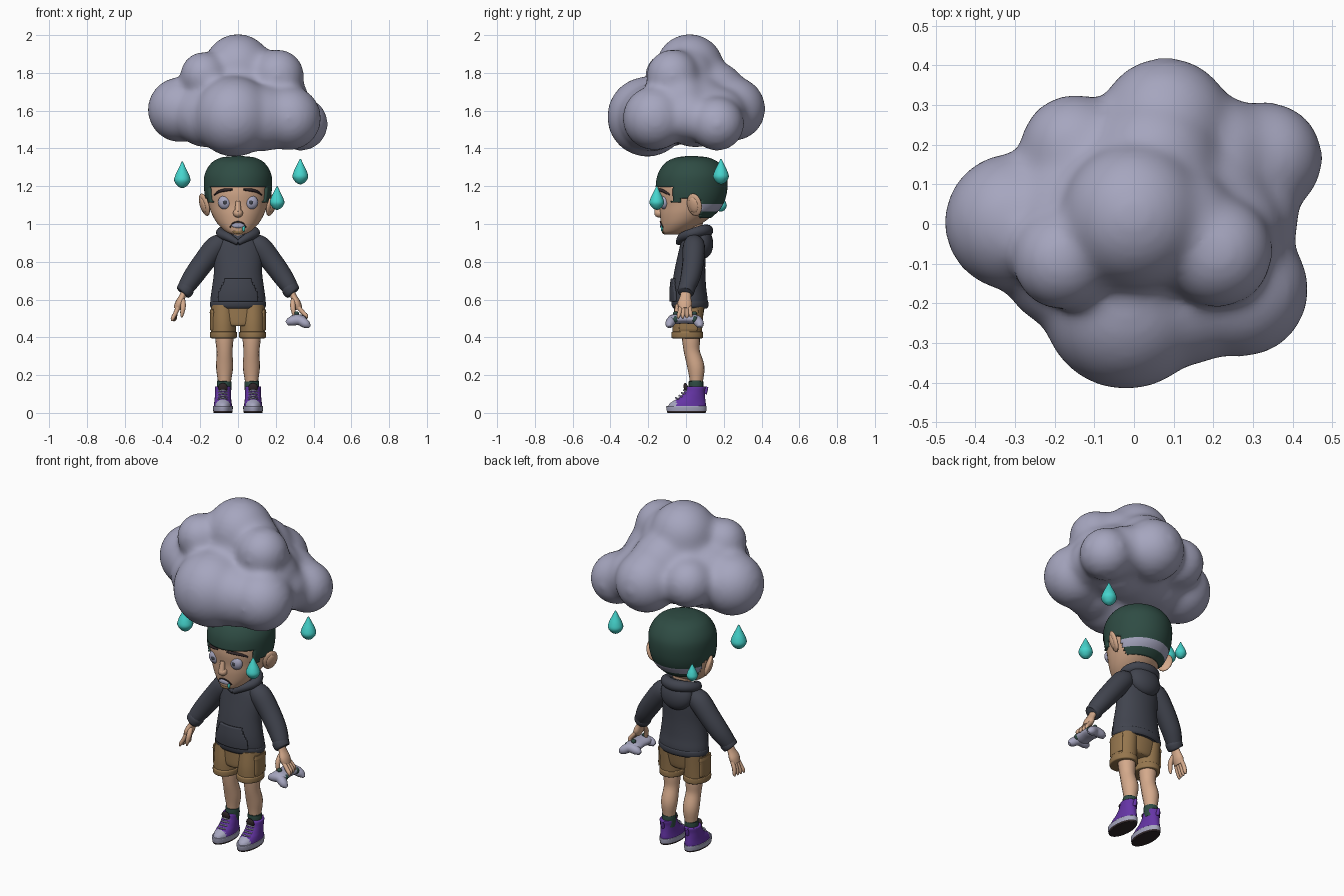
import bpy, bmesh, math
from mathutils import Vector


def material(name, r, g, b):
    m = bpy.data.materials.new(name)
    m.diffuse_color = (r, g, b, 1)
    return m


GREY = material("lavender grey", 0.38, 0.38, 0.52)
TEAL = material("teal", 0.06, 0.66, 0.61)
GREEN = material("dark green", 0.028, 0.072, 0.057)
SKIN = material("skin", 0.66, 0.40, 0.26)
SLATE = material("slate", 0.052, 0.057, 0.076)
TAN = material("tan brown", 0.30, 0.18, 0.075)
PURPLE = material("purple", 0.13, 0.035, 0.38)
DARK = material("dark brown", 0.03, 0.02, 0.022)


def finish(name, bm, mats, rule=None, angle=50):
    """Turn a bmesh into a smooth-shaded object; rule picks the material per face."""
    me = bpy.data.meshes.new(name)
    for m in mats:
        me.materials.append(m)
    if rule:
        for f in bm.faces:
            f.material_index = rule(f.calc_center_median())
    for f in bm.faces:
        f.smooth = True
    bm.to_mesh(me)
    bm.free()
    me.set_sharp_from_angle(angle=math.radians(angle))
    ob = bpy.data.objects.new(name, me)
    bpy.context.collection.objects.link(ob)
    return ob


def spline(pts, sub):
    """Catmull-Rom interpolation of tuples."""
    out = []
    for i in range(len(pts) - 1):
        p = [pts[max(i - 1, 0)], pts[i], pts[i + 1], pts[min(i + 2, len(pts) - 1)]]
        for k in range(sub):
            t = k / sub
            out.append(tuple(0.5 * (2 * b + (c - a) * t + (2 * a - 5 * b + 4 * c - d) * t * t
                                    + (3 * b - a - 3 * c + d) * t ** 3) for a, b, c, d in zip(*p)))
    return out + [tuple(pts[-1])]


def skin_rings(rings):
    bm = bmesh.new()
    vs = [[bm.verts.new(p) for p in r] for r in rings]
    n = len(vs[0])
    for a, b in zip(vs, vs[1:]):
        for j in range(n):
            bm.faces.new((a[j], a[(j + 1) % n], b[(j + 1) % n], b[j]))
    bm.faces.new(vs[0][::-1])
    bm.faces.new(vs[-1])
    return bm


def loft(name, rings, mats, rule=None, cx=0, sub=5, seg=40, off=0, lift=0, keep=None):
    """Rings (z, half width, front y, back y) from bottom to top; keep cuts out a thin shell."""
    rs = spline(rings, sub)
    pts = []
    for i, (z, rx, yf, yb) in enumerate(rs):
        cy, ry = (yf + yb) / 2, (yb - yf) / 2 + off
        pts.append([(cx + (rx + off) * math.cos(a), cy + ry * math.sin(a), z + lift * i / len(rs))
                    for a in (2 * math.pi * j / seg for j in range(seg))])
    bm = skin_rings(pts)
    if keep:
        bmesh.ops.delete(bm, geom=[f for f in bm.faces if not keep(f.calc_center_median())], context='FACES')
    ob = finish(name, bm, mats, rule)
    if keep:
        mod = ob.modifiers.new("thickness", 'SOLIDIFY')
        mod.thickness, mod.offset = off + 0.004, -1
    return ob


def tube(name, path, mat, side=1, ref=(0, 1, 0), flat=1.0, sub=4, seg=16):
    """Path of (x, y, z, radius); flat scales the section across ref."""
    ps = spline([(x * side, y, z, r) for x, y, z, r in path], sub)
    rings = []
    for i, p in enumerate(ps):
        t = Vector(ps[min(i + 1, len(ps) - 1)][:3]) - Vector(ps[max(i - 1, 0)][:3])
        u = t.cross(Vector(ref)).normalized()
        v = u.cross(t).normalized()
        rings.append([Vector(p[:3]) + p[3] * (u * math.cos(a) * flat + v * math.sin(a))
                      for a in (2 * math.pi * j / seg for j in range(seg))])
    bm = skin_rings(rings)
    bmesh.ops.recalc_face_normals(bm, faces=bm.faces)
    return finish(name, bm, [mat])


def ball(name, c, r, mat, rot=(0, 0, 0), seg=24):
    bm = bmesh.new()
    bmesh.ops.create_uvsphere(bm, u_segments=seg, v_segments=seg // 2, radius=1)
    ob = finish(name, bm, [mat])
    ob.location, ob.rotation_euler, ob.scale = c, rot, r
    return ob


# Cloud: overlapping puffs fused with a remesh, a few fillers soften the valleys
puffs = [(0, .02, 1.825, .176), (-.305, .005, 1.605, .168), (-.02, -.205, 1.568, .207), (.27, -.165, 1.56, .165),
         (.333, .165, 1.53, .138), (.08, .25, 1.61, .165), (-.15, .19, 1.64, .132), (-.18, -.09, 1.785, .122),
         (.21, -.07, 1.785, .135), (0, .02, 1.66, .23), (.16, .05, 1.6, .19), (-.14, 0, 1.63, .195),
         (.28, .01, 1.57, .13), (-.17, -.1, 1.57, .16), (.13, -.18, 1.56, .17), (.1, 0, 1.78, .15),
         (.05, .15, 1.69, .165), (.24, -.02, 1.66, .13), (.22, .18, 1.58, .135)]
bm = bmesh.new()
for x, y, z, r in puffs:
    new = bmesh.ops.create_icosphere(bm, subdivisions=4, radius=r + .007)["verts"]
    bmesh.ops.translate(bm, verts=new, vec=(x, y, z))
cloud = finish("cloud", bm, [GREY], angle=180)
mod = cloud.modifiers.new("fuse", 'REMESH')
mod.mode, mod.voxel_size, mod.use_smooth_shade = 'VOXEL', 0.014, True
mod = cloud.modifiers.new("soften", 'SMOOTH')
mod.factor, mod.iterations = 0.5, 40

# Rain drops
for x, y, z, h in ((-.295, -.07, 1.19, .14), (.33, .185, 1.21, .135), (.207, -.155, 1.075, .125), (-.17, .185, 1.065, .1)):
    prof = [(0, .03), (.08, .18), (.28, .305), (.5, .26), (.75, .14), (1, .02)]
    loft("rain_drop", [(z + t * h, w * h, y - w * h, y + w * h) for t, w in prof], [TEAL], cx=x, seg=20)

# Head and hair
HEAD = [(.945, .03, -.115, -.04), (.96, .065, -.125, .01), (1.0, .107, -.132, .08), (1.05, .137, -.138, .145),
        (1.1, .154, -.14, .185), (1.17, .166, -.148, .205), (1.25, .164, -.138, .203), (1.31, .13, -.1, .165),
        (1.338, .08, -.045, .11), (1.345, .02, .01, .05)]


def face_y(x, z):
    """Front surface of the head at x, z."""
    for a, b in zip(HEAD, HEAD[1:]):
        if a[0] <= z <= b[0]:
            t = (z - a[0]) / (b[0] - a[0])
            rx, yf, yb = (p + (q - p) * t for p, q in zip(a[1:], b[1:]))
            return (yf + yb) / 2 - (yb - yf) / 2 * math.sqrt(max(0, 1 - (x / rx) ** 2))


def hairline(c):
    return c.z > (1.2 if c.y < -.075 else 1.11 if c.y < -.03 else 1.14 if c.y < .075 else 1.03)


loft("head", HEAD, [SKIN], seg=64)
loft("hair", HEAD, [GREEN, GREY], sub=9, seg=80, off=.013, lift=.014, keep=hairline,
     rule=lambda c: int(c.y > .05 and 1.065 < c.z < 1.108))
tube("neck", [(0, .03, .88, .05), (0, .035, .95, .05), (0, .04, 1.02, .05)], SKIN)
ball("nose", (0, -.142, 1.058), (.026, .026, .024), SKIN)
tube("nose_bridge", [(0, -.142, 1.12, .012), (0, -.15, 1.065, .018)], SKIN)
for s in (-1, 1):
    ball("ear", (.178 * s, .045, 1.102), (.016, .043, .062), SKIN, (0, .3 * s, -.5 * s))
    ball("inner_ear", (.186 * s, .04, 1.1), (.012, .027, .042), SKIN, (0, .3 * s, -.5 * s))
    y = face_y(.068, 1.115)
    ball("eye", (.068 * s, y + .012, 1.115), (.038, .026, .038), GREY)
    ball("pupil", (.068 * s, y - .012, 1.115), (.011, .004, .011), SLATE)
    tube("eyebrow", [(x, face_y(x, z) - .002, z, r) for x, z, r in
                     ((.03, 1.182, .006), (.065, 1.18, .01), (.1, 1.172, .009), (.125, 1.155, .005))], DARK, s, flat=.8)

# Mouth, frown, chin tuft and drool
ball("teeth", (0, face_y(0, .993), .993), (.034, .008, .014), GREY)
tube("frown", [(x, face_y(x, z) - .003, z, .0035) for x, z in
               ((-.042, .982), (-.026, 1.004), (0, 1.012), (.026, 1.004), (.042, .982))], DARK)
ball("chin_tuft", (0, face_y(0, .958) + .004, .958), (.03, .008, .01), TAN)
ball("drool", (.03, face_y(.03, .982) - .004, .978), (.008, .006, .018), TEAL)

# Hoodie body, pocket, hem, hood and collar
TORSO = [(.555, .135, -.055, .105), (.565, .144, -.068, .113), (.6, .146, -.075, .115), (.66, .138, -.075, .107),
         (.75, .127, -.062, .102), (.85, .127, -.04, .103), (.9, .113, -.028, .1), (.94, .08, -.015, .095),
         (.96, .05, 0, .08)]
loft("hoodie_body", TORSO, [SLATE])
loft("hoodie_pocket", TORSO, [SLATE], sub=10, seg=120, off=.012,
     keep=lambda c: c.y < 0 and .59 < c.z < .71 and abs(c.x) < .105 - max(0, c.z - .635) * .5)
loft("hoodie_hem", [(.553, .139, -.066, .111), (.565, .148, -.074, .118), (.585, .148, -.078, .119), (.592, .143, -.073, .114)],
     [SLATE])
ball("hood", (0, .085, .905), (.098, .058, .088), SLATE, (.15, 0, 0))
tube("hood_collar", [(0, -.04, .9, .014), (.05, -.022, .93, .022), (.09, .03, .95, .026), (.065, .09, .965, .03),
                     (0, .112, .965, .032), (-.065, .09, .965, .03), (-.09, .03, .95, .026), (-.05, -.022, .93, .022),
                     (0, -.04, .9, .014)], SLATE, ref=(0, 0, 1))

for s in (-1, 1):
    # Arm and hand
    tube("sleeve", [(.07, .04, .9, .045), (.115, .042, .88, .059), (.178, .038, .803, .057), (.235, .025, .725, .053),
                    (.27, .008, .672, .046), (.284, .0, .648, .04)], SLATE, s)
    tube("cuff", [(.268, .006, .668, .042), (.276, .003, .657, .046), (.289, -.002, .638, .043), (.293, -.003, .633, .034)],
         SLATE, s)
    tube("palm", [(.28, 0, .65, .026), (.295, -.003, .615, .029), (.31, -.006, .58, .038), (.322, -.006, .55, .032)],
         SKIN, s, flat=.6)
    bend = 0 if s < 0 else .015
    for k in range(4):
        y, x = -.034 + .019 * k, bend - .004 * k
        tube("finger", [(.314, y * .8, .565, .012), (.33 + bend, y, .53, .0115), (.346 + x, y * 1.15, .5 + bend, .01),
                        (.35 + x, y * 1.2, .486 + bend, .004)], SKIN, s, seg=10)
    tube("thumb", [(.293, -.02, .6, .013), (.29, -.042, .565, .014), (.295, -.05, .53, .011), (.298, -.05, .505, .004)], SKIN, s)

    # Shorts leg with cuff and side pocket
    loft("shorts_leg", [(.4, .066, -.07, .083), (.48, .066, -.07, .088), (.57, .064, -.06, .095)], [TAN], cx=.078 * s)
    loft("shorts_cuff", [(.395, .063, -.07, .083), (.4, .07, -.077, .09), (.425, .071, -.077, .09), (.43, .066, -.07, .085)],
         [TAN], cx=.077 * s)
    loft("cargo_pocket", [(.44, .009, -.03, .058), (.445, .014, -.036, .063), (.525, .014, -.036, .063), (.53, .016, -.04, .067),
                          (.55, .012, -.036, .063)], [TAN], cx=.134 * s)

    # Leg, sock and shoe
    tube("leg", [(.073, .025, .44, .05), (.072, .027, .38, .047), (.071, .032, .32, .042), (.071, .053, .24, .045),
                 (.072, .055, .16, .034), (.074, .055, .1, .033)], SKIN, s)
    tube("sock", [(.074, .053, .1, .037), (.073, .053, .162, .039), (.073, .053, .166, .035)], GREEN, s)
    cx = .08 * s
    loft("shoe_sole", [(0, .046, -.095, .1), (.004, .05, -.1, .106), (.032, .053, -.105, .109), (.036, .05, -.1, .106)],
         [DARK, GREY], rule=lambda c: int(c.z > .011), cx=cx, sub=4)
    loft("shoe_upper", [(.03, .049, -.096, .105), (.048, .047, -.088, .105), (.064, .045, -.066, .103), (.082, .043, -.036, .101),
                        (.11, .042, -.01, .1), (.136, .042, .0, .104), (.141, .037, .008, .098)],
         [PURPLE, GREY], rule=lambda c: int(c.y < -.052), cx=cx)
    ball("shoe_tongue", (cx, .0, .133), (.025, .012, .026), DARK, (.25, 0, 0))
    tube("heel_tab", [(.08, .1, .1, .01), (.08, .106, .122, .01), (.08, .112, .138, .007)], PURPLE, s)
    for y, z in ((-.052, .08), (-.034, .092), (-.02, .106), (-.01, .12)):
        tube("shoelace", [(.055, y + .016, z - .008, .004), (.08, y - .002, z, .005), (.105, y + .016, z - .008, .004)],
             GREY, s, ref=(0, 0, 1), seg=8)

# Hips of the shorts
loft("shorts_hips", [(.46, .08, -.055, .075), (.48, .122, -.06, .085), (.57, .137, -.06, .1)], [TAN])

# Game pad held in the hand at +x, long side along y
pad = tube("pad_body", [(.315, -.085, .49, .012), (.315, -.07, .495, .045), (.315, -.01, .5, .045), (.315, .05, .495, .045),
                        (.315, .065, .49, .012)], GREY, ref=(0, 0, 1))
pad.scale.z, pad.location.z = .55, .495 * .45
for y, d in ((-.075, -.012), (.06, .012)):
    tube("pad_grip", [(.258, y, .473, .012), (.28, y, .485, .024), (.325, y, .49, .026), (.36, y + d, .47, .023),
                      (.38, y + d, .455, .008)], GREY)
    ball("pad_stick", (.31, y * .75, .526), (.013, .013, .012), GREEN, seg=16)
    ball("pad_trigger", (.345, y * .75, .495), (.02, .018, .018), GREEN, seg=16)
